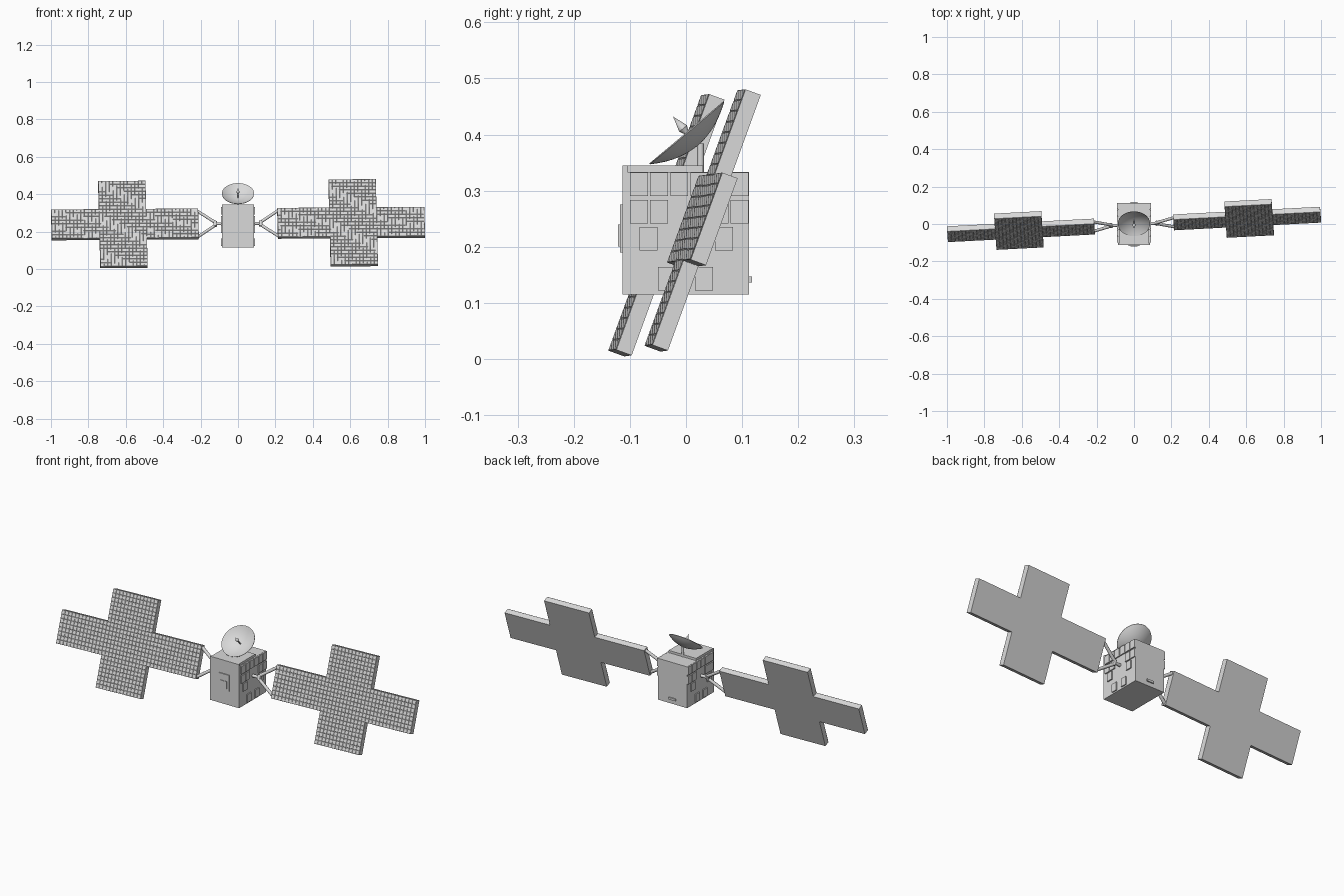
import bpy, bmesh
from math import radians
from mathutils import Matrix, Vector

cube = bpy.data.objects.get("Cube")
if cube:
    bpy.data.objects.remove(cube, do_unlink=True)

grey = bpy.data.materials.new("light grey metal")
grey.use_nodes = True
grey.diffuse_color = (0.7, 0.7, 0.7, 1)
grey.node_tree.nodes["Principled BSDF"].inputs["Base Color"].default_value = (0.7, 0.7, 0.7, 1)


def finish(bm, name, matrix=Matrix(), smooth=False):
    """Turn a bmesh into a named grey object."""
    bmesh.ops.recalc_face_normals(bm, faces=bm.faces)
    bm.transform(matrix)
    mesh = bpy.data.meshes.new(name)
    bm.to_mesh(mesh)
    bm.free()
    mesh.materials.append(grey)
    obj = bpy.data.objects.new(name, mesh)
    bpy.context.collection.objects.link(obj)
    if smooth:
        bpy.ops.object.select_all(action='DESELECT')
        obj.select_set(True)
        bpy.context.view_layer.objects.active = obj
        bpy.ops.object.shade_smooth_by_angle(angle=radians(35))
    return obj


def box(name, x, y, z):
    """Box from (min, max) pairs."""
    bm = bmesh.new()
    bmesh.ops.create_cube(bm, size=1)
    for v in bm.verts:
        v.co = [a + (b - a) * (c + 0.5) for (a, b), c in zip((x, y, z), v.co)]
    return finish(bm, name)


def rod(name, a, b, radius, matrix=Matrix(), sides=12):
    """Cylinder between two points."""
    a, b = Vector(a), Vector(b)
    bm = bmesh.new()
    bmesh.ops.create_cone(bm, cap_ends=True, segments=sides, radius1=radius,
                          radius2=radius, depth=(b - a).length)
    turn = (b - a).to_track_quat('Z', 'Y').to_matrix().to_4x4()
    return finish(bm, name, matrix @ Matrix.Translation((a + b) / 2) @ turn, True)


def lathe(name, profile, matrix, steps=48):
    """Spin (radius, height) points around z."""
    bm = bmesh.new()
    verts = [bm.verts.new((r, 0, h)) for r, h in profile]
    edges = [bm.edges.new(pair) for pair in zip(verts, verts[1:])]
    bmesh.ops.spin(bm, geom=verts + edges, cent=(0, 0, 0), axis=(0, 0, 1),
                   angle=radians(360), steps=steps)
    bmesh.ops.remove_doubles(bm, verts=bm.verts, dist=0.0002)
    return finish(bm, name, matrix, True)


# Body box with front slab, top lid, hatch and rear socket
HALF = 0.085
box("body", (-HALF, HALF), (-0.104, 0.112), (0.115, 0.333))
box("front_slab", (-HALF, HALF), (-0.113, -0.104), (0.115, 0.345))
box("top_lid", (-0.08, 0.08), (-0.104, 0.03), (0.333, 0.345))
box("front_hatch", (-0.03, 0.03), (-0.118, -0.113), (0.19, 0.275))
box("hatch_inset", (-0.018, 0.018), (-0.121, -0.118), (0.2, 0.24))
box("rear_socket", (-0.02, 0.02), (0.112, 0.118), (0.136, 0.147))

# Raised side tiles: height of each row and the tile positions in it
rows = {0.311: (-0.084, -0.048, -0.012, 0.024, 0.06, 0.095),
        0.262: (-0.084, -0.048, 0.06, 0.095),
        0.214: (-0.067, 0.068),
        0.143: (-0.034, 0.032)}
for side, label in ((1, "left"), (-1, "right")):
    for z, places in rows.items():
        for y in places:
            box(label + "_tile", sorted((side * HALF, side * (HALF + 0.006))),
                (y - 0.016, y + 0.016), (z - 0.021, z + 0.021))

# Solar wings: built flat in x-z, then tilted and slightly yawed together
tilt = (Matrix.Translation((0, -0.002, 0.2425)) @ Matrix.Rotation(radians(-0.4), 4, 'Y')
        @ Matrix.Rotation(radians(3), 4, 'Z') @ Matrix.Rotation(radians(-20), 4, 'X'))
INNER, NEAR, FAR, TIP = 0.212, 0.49, 0.743, 0.999
ARM, CROSS, THICK = 0.0825, 0.2425, 0.0145
upper = [(INNER, ARM), (NEAR, ARM), (NEAR, CROSS), (FAR, CROSS), (FAR, ARM), (TIP, ARM)]
outline = upper + [(x, -z) for x, z in reversed(upper)]


def wing(side, label):
    # Cross-shaped slab
    bm = bmesh.new()
    face = bm.faces.new([bm.verts.new((side * x, -THICK, z)) for x, z in outline])
    new = bmesh.ops.extrude_face_region(bm, geom=[face], use_keep_orig=True)["geom"]
    for v in new:
        if isinstance(v, bmesh.types.BMVert):
            v.co.y = THICK
    finish(bm, label + "_panel", tilt)

    # Small raised solar cells on the front
    bm = bmesh.new()
    for x0, x1, h in ((INNER, NEAR, ARM), (NEAR, FAR, CROSS), (FAR, TIP, ARM)):
        place = (Matrix.Translation((side * (x0 + x1) / 2, -THICK - 0.0004, 0))
                 @ Matrix.Rotation(radians(90), 4, 'X')
                 @ Matrix.Diagonal(((x1 - x0) / 2, h, 1, 1)))
        bmesh.ops.create_grid(bm, x_segments=round((x1 - x0) / 0.02),
                              y_segments=round(2 * h / 0.02), size=1, matrix=place)
    bmesh.ops.inset_individual(bm, faces=bm.faces[:], thickness=0.0015, depth=0.001)
    finish(bm, label + "_solar_cells", tilt)

    # Yoke: axle, hub and two diverging struts
    rod(label + "_axle", (side * 0.075, 0, 0), (side * 0.13, 0, 0), 0.008, tilt)
    rod(label + "_hub", (side * 0.122, 0, -0.014), (side * 0.122, 0, 0.014), 0.01, tilt)
    for s in (1, -1):
        rod(label + "_strut", (side * 0.122, 0, s * 0.008),
            (side * 0.216, 0, s * 0.073), 0.008, tilt)


wing(1, "left")
wing(-1, "right")

# Dish: thin paraboloid facing up and forward, with a pointed feed and a post
aim = Matrix.Translation((0, 0.0206, 0.38)) @ Matrix.Rotation(radians(40), 4, 'X')
RIM, DEPTH, N = 0.086, 0.029, 10
curve = [(RIM * i / N, DEPTH * (i / N) ** 2) for i in range(N + 1)]
lathe("dish", curve + [(r, h + 0.002) for r, h in reversed(curve)], aim)
lathe("dish_feed", [(0, 0), (0.003, 0), (0.003, 0.028), (0.009, 0.04), (0, 0.068)], aim, 16)
rod("dish_post", (0, 0.026, 0.33), (0, 0.026, 0.384), 0.006)
